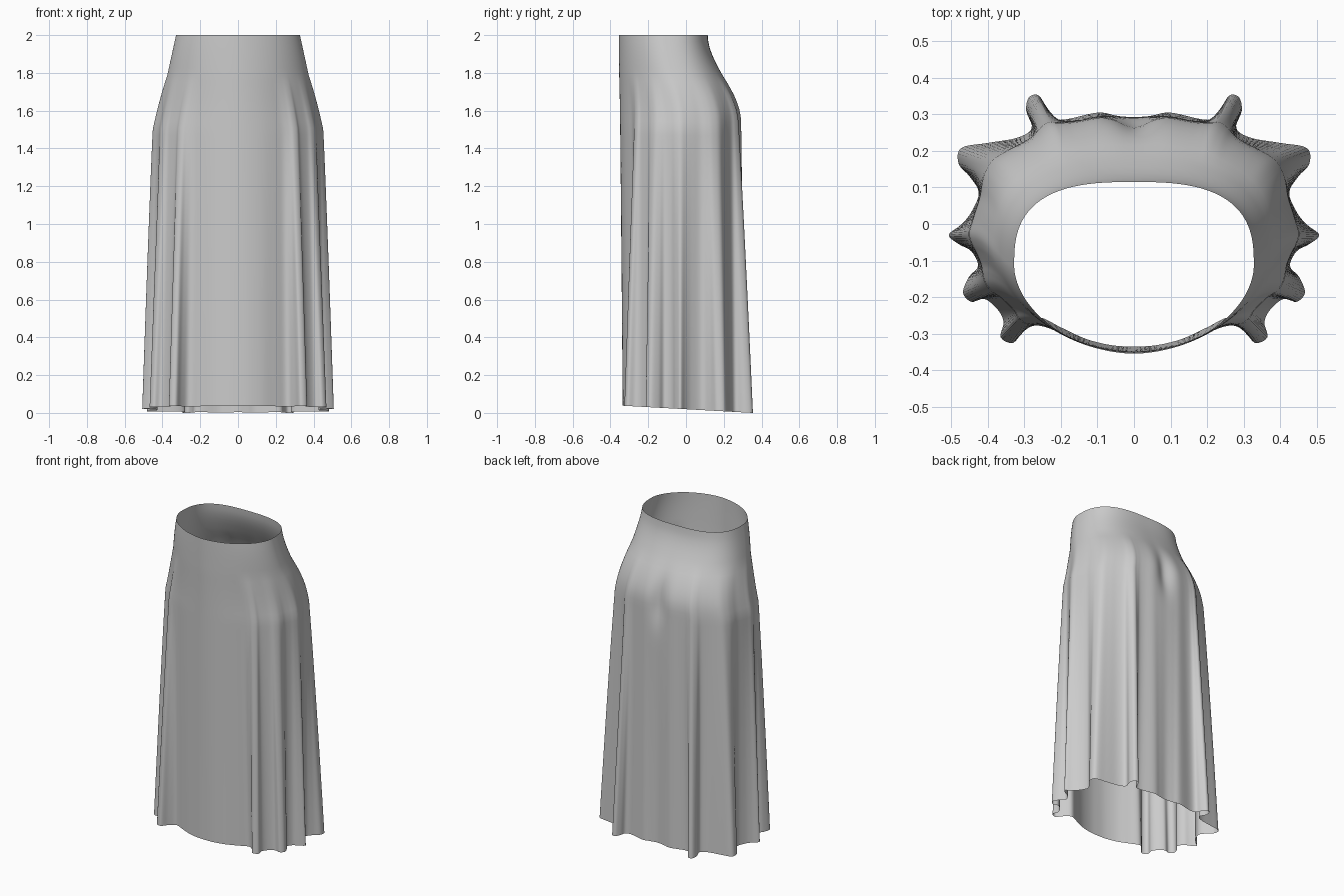
import bpy, bmesh, math
from mathutils import Vector

if "Cube" in bpy.data.objects:
    bpy.data.objects.remove(bpy.data.objects["Cube"])

# Right half of the folded hem, front centre to back centre
HEM = [(0, -.335), (.06, -.332), (.13, -.315), (.2, -.283), (.26, -.256), (.3, -.285), (.33, -.325),
       (.365, -.31), (.357, -.268), (.375, -.232), (.41, -.205), (.445, -.213), (.468, -.188),
       (.452, -.145), (.427, -.115), (.445, -.075), (.48, -.055), (.507, -.03), (.475, -.003),
       (.447, .03), (.425, .085), (.45, .13), (.48, .165), (.473, .208), (.4, .222), (.32, .236),
       (.28, .262), (.295, .31), (.288, .346), (.263, .353), (.243, .325), (.23, .293), (.19, .286),
       (.1, .305), (.05, .297), (0, .29)]
SUB, ROWS, CY = 5, 56, -.03


def smooth_curve(pts):
    """Catmull-Rom through the half outline, mirrored at its ends."""
    p = [Vector(q) for q in pts]
    p = [Vector((-p[1].x, p[1].y))] + p + [Vector((-p[-2].x, p[-2].y))]
    out = []
    for i in range(1, len(p) - 2):
        a, b, c, d = p[i - 1:i + 3]
        for k in range(SUB):
            t = k / SUB
            out.append(.5 * (2 * b + (c - a) * t + (2 * a - 5 * b + 4 * c - d) * t * t
                             + (3 * b - a - 3 * c + d) * t ** 3))
    return out + [p[-2]]


def oval(ang, cy, a, bf, bb, nf, nb):
    """Egg-like body section with separate front and back curvature."""
    c, s = math.cos(ang), math.sin(ang)
    b, n = (bf, nf) if s < 0 else (bb, nb)
    r = (abs(c / a) ** n + abs(s / b) ** n) ** (-1 / n)
    return Vector((r * c, cy + r * s))


half = smooth_curve(HEM)
N = len(half)
raw = [math.atan2(p.y - CY, p.x) for p in half]
raw[0], raw[-1] = -math.pi / 2, math.pi / 2


def angle_at(i):
    if i < 0:
        return 2 * raw[0] - raw[-i]
    if i >= N:
        return 2 * raw[-1] - raw[2 * N - 2 - i]
    return raw[i]


W = 14
angles = sorted(sum(angle_at(i + k) for k in range(-W, W + 1)) / (2 * W + 1) for i in range(N))


def point(i, v):
    hem, ang = half[i], angles[i]
    z_hem = .038 - .038 * (hem.y + .335) / .688
    z = 2 + (z_hem - 2) * v
    waist = oval(ang, -.115, .328, .24, .23, 1.85, 2.8)
    hip = oval(ang, CY, .437, .322, .325, 1.8, 2.2)
    # body flare from waist to hip
    tx = min(1, (2 - z) / .5)
    u = min(1, (2 - z) / .46)
    ty = u * u * (3 - 2 * u)
    p = Vector((waist.x + (hip.x - waist.x) * tx, waist.y + (hip.y - waist.y) * ty))
    # folds deepen towards the hem
    f = max(0, (1.78 - z) / (1.78 - z_hem)) ** .85
    p = p.lerp(hem, f)
    # hollow at the centre of the seat
    if ang > 0:
        p.y -= .028 * math.exp(-(p.x / .05) ** 2 - ((z - 1.56) / .13) ** 2)
    return Vector((p.x, p.y, z))


# Skirt: one open cloth sheet
bm = bmesh.new()
rows = []
for j in range(ROWS + 1):
    right = [point(i, j / ROWS) for i in range(N)]
    left = [Vector((-q.x, q.y, q.z)) for q in right[-2:0:-1]]
    right[0].x = right[-1].x = 0
    rows.append([bm.verts.new(q) for q in right + left])
M = len(rows[0])
for top, low in zip(rows, rows[1:]):
    for i in range(M):
        k = (i + 1) % M
        bm.faces.new((top[i], low[i], low[k], top[k]))
mesh = bpy.data.meshes.new("skirt")
bm.to_mesh(mesh)
bm.free()
mesh.shade_smooth()
skirt = bpy.data.objects.new("skirt", mesh)
bpy.context.collection.objects.link(skirt)
